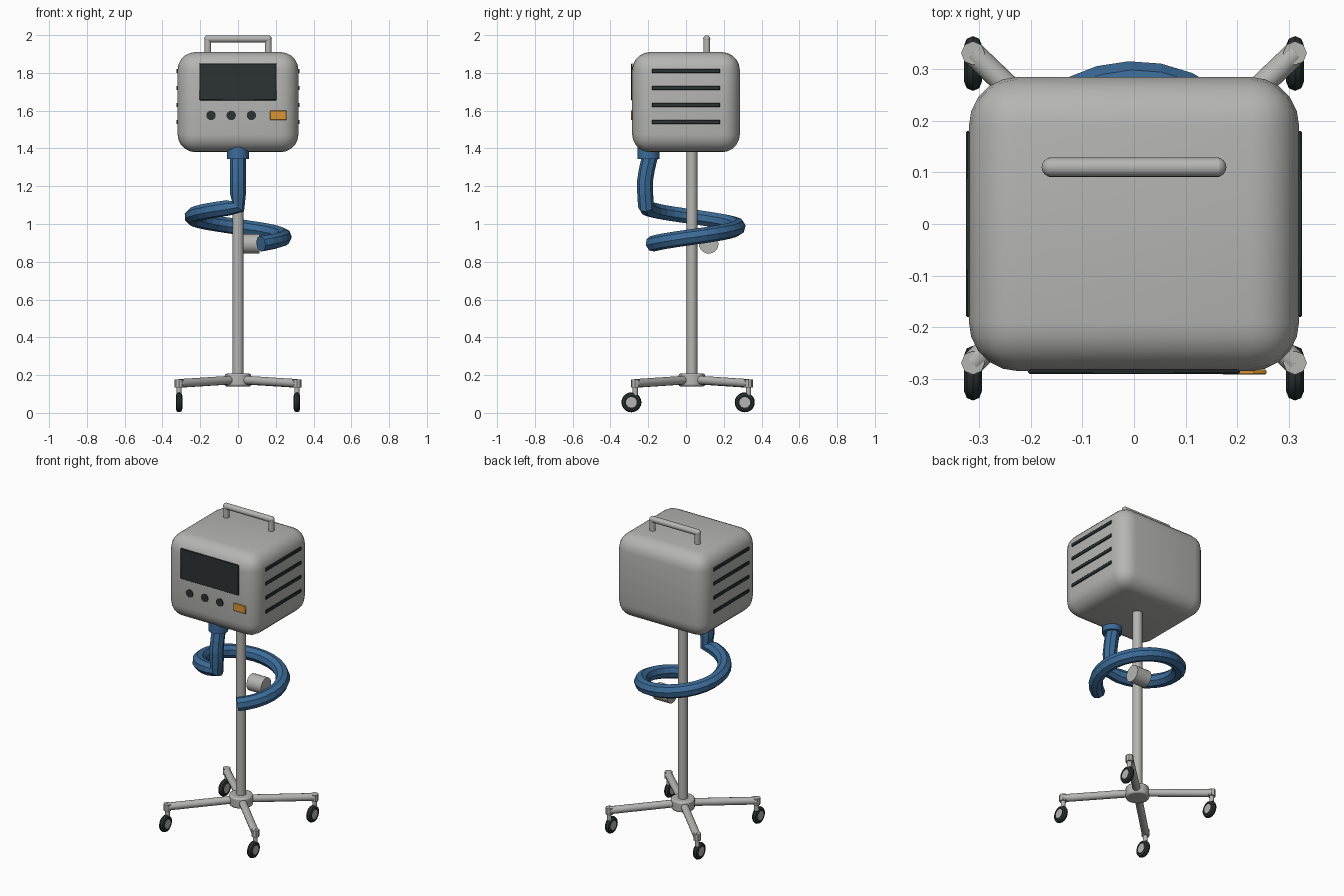
import bpy, bmesh, math
from mathutils import Vector

if "Cube" in bpy.data.objects:
    bpy.data.objects.remove(bpy.data.objects["Cube"])


def material(name, rgb):
    m = bpy.data.materials.new(name)
    m.diffuse_color = (*rgb, 1)
    m.use_nodes = True
    m.node_tree.nodes["Principled BSDF"].inputs["Base Color"].default_value = m.diffuse_color
    return m


GREY = material("light grey", (0.46, 0.46, 0.45))
DARK = material("charcoal", (0.025, 0.032, 0.032))
BLUE = material("hose blue", (0.045, 0.15, 0.32))
ORANGE = material("orange", (0.70, 0.30, 0.04))


def finish(ob, name, mat, smooth=True):
    ob.name = name
    ob.data.materials.append(mat)
    if smooth:
        bpy.ops.object.shade_smooth_by_angle(angle=math.radians(40))
    return ob


def box(name, lo, hi, mat, bevel=0, segments=1):
    lo, hi = Vector(lo), Vector(hi)
    bpy.ops.mesh.primitive_cube_add(size=1, location=(lo + hi) / 2)
    ob = bpy.context.object
    ob.scale = hi - lo
    bpy.ops.object.transform_apply(location=False, rotation=False, scale=True)
    if bevel:
        bm = bmesh.new()
        bm.from_mesh(ob.data)
        bmesh.ops.bevel(bm, geom=bm.edges[:], offset=bevel, segments=segments,
                        profile=0.5, affect='EDGES')
        bm.to_mesh(ob.data)
        bm.free()
    return finish(ob, name, mat)


def rod(name, a, b, r, mat, sides=16, smooth=True):
    a, b = Vector(a), Vector(b)
    d = b - a
    bpy.ops.mesh.primitive_cylinder_add(vertices=sides, radius=r, depth=d.length,
                                        location=(a + b) / 2)
    ob = bpy.context.object
    ob.rotation_euler = d.to_track_quat('Z', 'Y').to_euler()
    return finish(ob, name, mat, smooth)


def tube(name, points, r, mat, resolution):
    cu = bpy.data.curves.new(name, 'CURVE')
    cu.dimensions = '3D'
    cu.bevel_depth = r
    cu.bevel_resolution = resolution
    cu.use_fill_caps = True
    sp = cu.splines.new('POLY')
    sp.points.add(len(points) - 1)
    for p, co in zip(sp.points, points):
        p.co = (*co, 1)
    sp.use_smooth = False
    ob = bpy.data.objects.new(name, cu)
    bpy.context.collection.objects.link(ob)
    cu.materials.append(mat)
    return ob


# Rounded cabinet
box("cabinet", (-0.32, -0.285, 1.38), (0.32, 0.285, 1.91), GREY, 0.095, 5)

# Front panel: screen, knobs, button
box("screen", (-0.205, -0.291, 1.655), (0.205, -0.282, 1.85), DARK, 0.003)
for i in range(3):
    x = -0.143 + 0.107 * i
    rod(f"knob_{i + 1}", (x, -0.280, 1.575), (x, -0.290, 1.575), 0.025, DARK)
box("button", (0.17, -0.292, 1.55), (0.257, -0.282, 1.6), ORANGE, 0.003)

# Vent slots on both sides
for side, label in ((-1, "left"), (1, "right")):
    for i in range(4):
        z = 1.54 + 0.09 * i
        xs = sorted((side * 0.316, side * 0.326))
        box(f"{label}_vent_{i + 1}", (xs[0], -0.18, z - 0.011),
            (xs[1], 0.18, z + 0.011), DARK, 0.003)

# Carry handle
HY = 0.11
rod("handle_bar", (-0.165, HY, 1.98), (0.165, HY, 1.98), 0.019, GREY)
for s, label in ((-1, "left"), (1, "right")):
    rod(f"{label}_handle_post", (s * 0.16, HY, 1.90), (s * 0.16, HY, 1.98), 0.018, GREY)
    bpy.ops.mesh.primitive_uv_sphere_add(segments=16, ring_count=8, radius=0.019,
                                         location=(s * 0.16, HY, 1.98))
    finish(bpy.context.object, f"{label}_handle_corner", GREY)

# Pole, hub and side holder
PY = 0.031
rod("pole", (0, PY, 0.16), (0, PY, 1.40), 0.029, GREY, 20)
hub = rod("hub", (0, PY, 0.14), (0, PY, 0.208), 0.07, GREY, 20)
mod = hub.modifiers.new("Bevel", 'BEVEL')
mod.width = 0.01
mod.segments = 2
rod("side_holder", (0.012, 0.12, 0.895), (0.115, 0.12, 0.895), 0.052, GREY, 20)

# Four legs with casters
n = 0
for sx in (-1, 1):
    for sy in (-1, 1):
        n += 1
        x, y = sx * 0.312, PY + sy * 0.30
        wy, wz = y - 0.02, 0.056
        rod(f"leg_{n}", (sx * 0.03, PY + sy * 0.03, 0.174), (x, y, 0.156), 0.023, GREY, 12)
        rod(f"caster_cap_{n}", (x, y, 0.134), (x, y, 0.176), 0.023, GREY, 8)
        rod(f"caster_stem_{n}", (x, y, 0.09), (x, y, 0.15), 0.014, GREY, 10)
        bpy.ops.mesh.primitive_torus_add(major_segments=20, minor_segments=8,
                                         major_radius=0.036, minor_radius=0.017,
                                         location=(x, wy, wz),
                                         rotation=(0, math.pi / 2, 0))
        finish(bpy.context.object, f"caster_wheel_{n}", DARK)
        rod(f"caster_hub_{n}", (x - 0.015, wy, wz), (x + 0.015, wy, wz), 0.029, GREY, 10)

# Hose: short drop from the collar, then a descending coil around the pole
rod("hose_collar", (0, -0.198, 1.345), (0, -0.198, 1.42), 0.058, BLUE, 16)
path = [(0, -0.188, 1.37), (0, -0.208, 1.285), (0, -0.218, 1.22),
        (0, -0.216, 1.16)]
R, STEPS, SWEEP = 0.243, 26, math.radians(330)
for i in range(STEPS + 1):
    t = i / STEPS
    a = -math.pi / 2 - SWEEP * t
    path.append((R * math.cos(a), PY + R * math.sin(a), 1.093 - 0.198 * t))
tube("hose", path, 0.042, BLUE, 2)
